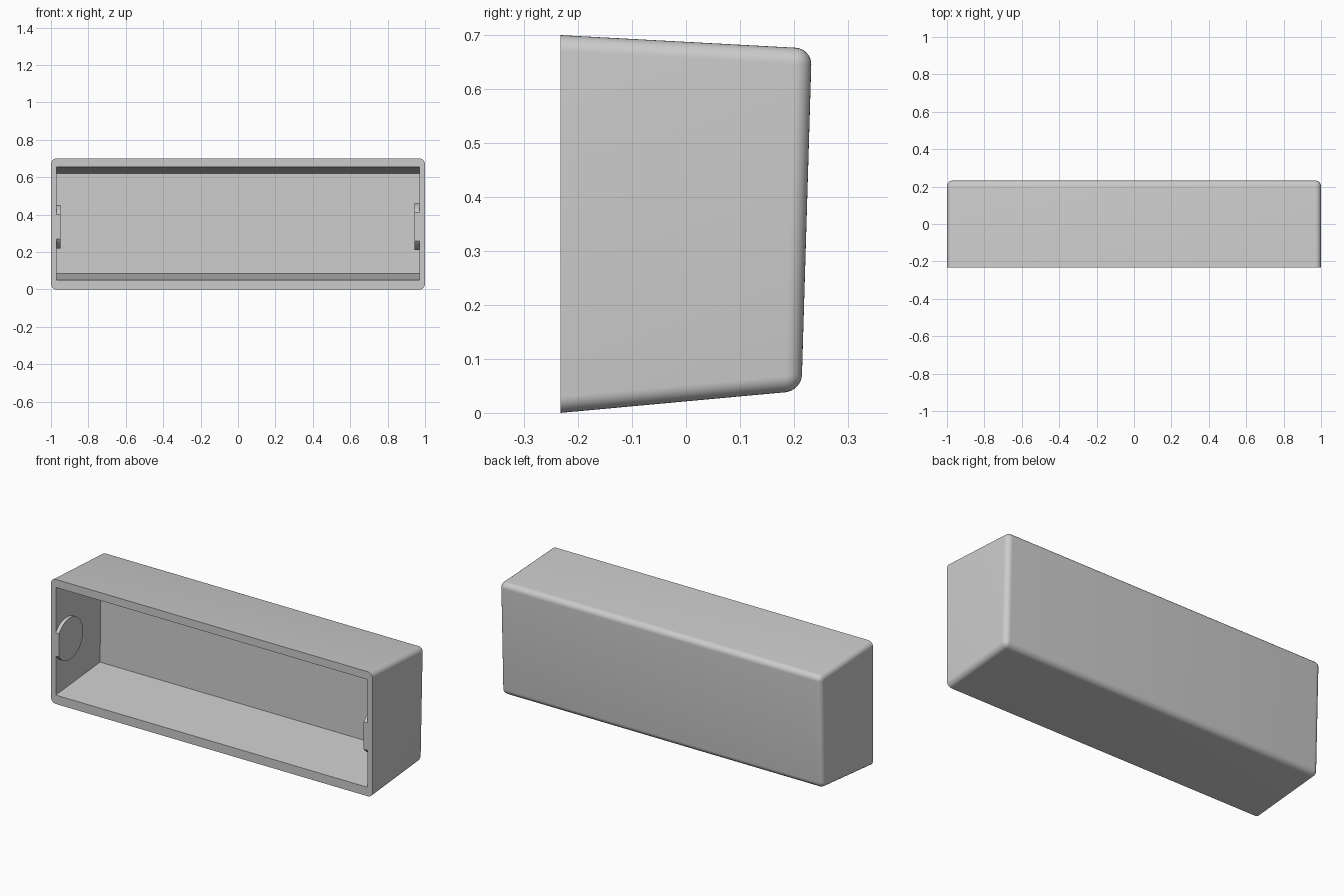
import bpy, bmesh, math
from mathutils import Matrix

if "Cube" in bpy.data.objects:
    bpy.data.objects.remove(bpy.data.objects["Cube"])

grey = bpy.data.materials.new("plain grey")
grey.use_nodes = True
grey.diffuse_color = (0.6, 0.6, 0.6, 1)
grey.node_tree.nodes["Principled BSDF"].inputs["Base Color"].default_value = (0.6, 0.6, 0.6, 1)


def make_object(name, bm):
    bmesh.ops.recalc_face_normals(bm, faces=bm.faces)
    mesh = bpy.data.meshes.new(name)
    bm.to_mesh(mesh)
    bm.free()
    mesh.materials.append(grey)
    obj = bpy.data.objects.new(name, mesh)
    bpy.context.collection.objects.link(obj)
    return obj


def prism(half_width, profile):
    """Extrude a side profile of (y, z) points across the width."""
    bm = bmesh.new()
    face = bm.faces.new([bm.verts.new((-half_width, y, z)) for y, z in profile])
    side = bmesh.ops.extrude_face_region(bm, geom=[face])["geom"]
    verts = [v for v in side if isinstance(v, bmesh.types.BMVert)]
    bmesh.ops.translate(bm, verts=verts, vec=(2 * half_width, 0, 0))
    return bm


def cut(target, cutter):
    mod = target.modifiers.new("cut", 'BOOLEAN')
    mod.operation, mod.solver, mod.object = 'DIFFERENCE', 'EXACT', cutter
    bpy.context.view_layer.objects.active = target
    bpy.ops.object.modifier_apply(modifier=mod.name)
    bpy.data.objects.remove(cutter)


# Tapered outer housing, rounded everywhere but around the open front
FRONT = -0.233
bm = prism(1, [(FRONT, 0), (0.214, 0.041), (0.233, 0.675), (FRONT, 0.7)])
rounded = [e for e in bm.edges if any(v.co.y > 0 for v in e.verts)]
bmesh.ops.bevel(bm, geom=rounded, offset=0.03, offset_type='OFFSET',
                segments=8, profile=0.5, affect='EDGES', clamp_overlap=True)
housing = make_object("housing", bm)

# Cavity shape, running out past the front
cavity = make_object("cavity_cutter", prism(
    0.97, [(-0.333, 0.041), (0.16, 0.085), (0.17, 0.62), (-0.333, 0.664)]))

# Round bosses on the inner side walls are left standing in the cavity
for side, inner, radius in ((-1, 0.95, 0.117), (1, 0.945, 0.124)):
    bm = bmesh.new()
    place = Matrix.Translation((side * (inner + 0.1), -0.136, 0.335))
    bmesh.ops.create_cone(bm, cap_ends=True, segments=64, radius1=radius,
                          radius2=radius, depth=0.2,
                          matrix=place @ Matrix.Rotation(math.pi / 2, 4, 'Y'))
    cut(cavity, make_object("boss_cutter", bm))
cut(housing, cavity)

# Smooth the rounded edges, keep the rim sharp
bpy.ops.object.select_all(action='DESELECT')
housing.select_set(True)
bpy.context.view_layer.objects.active = housing
bpy.ops.object.shade_smooth_by_angle(angle=math.radians(30))
